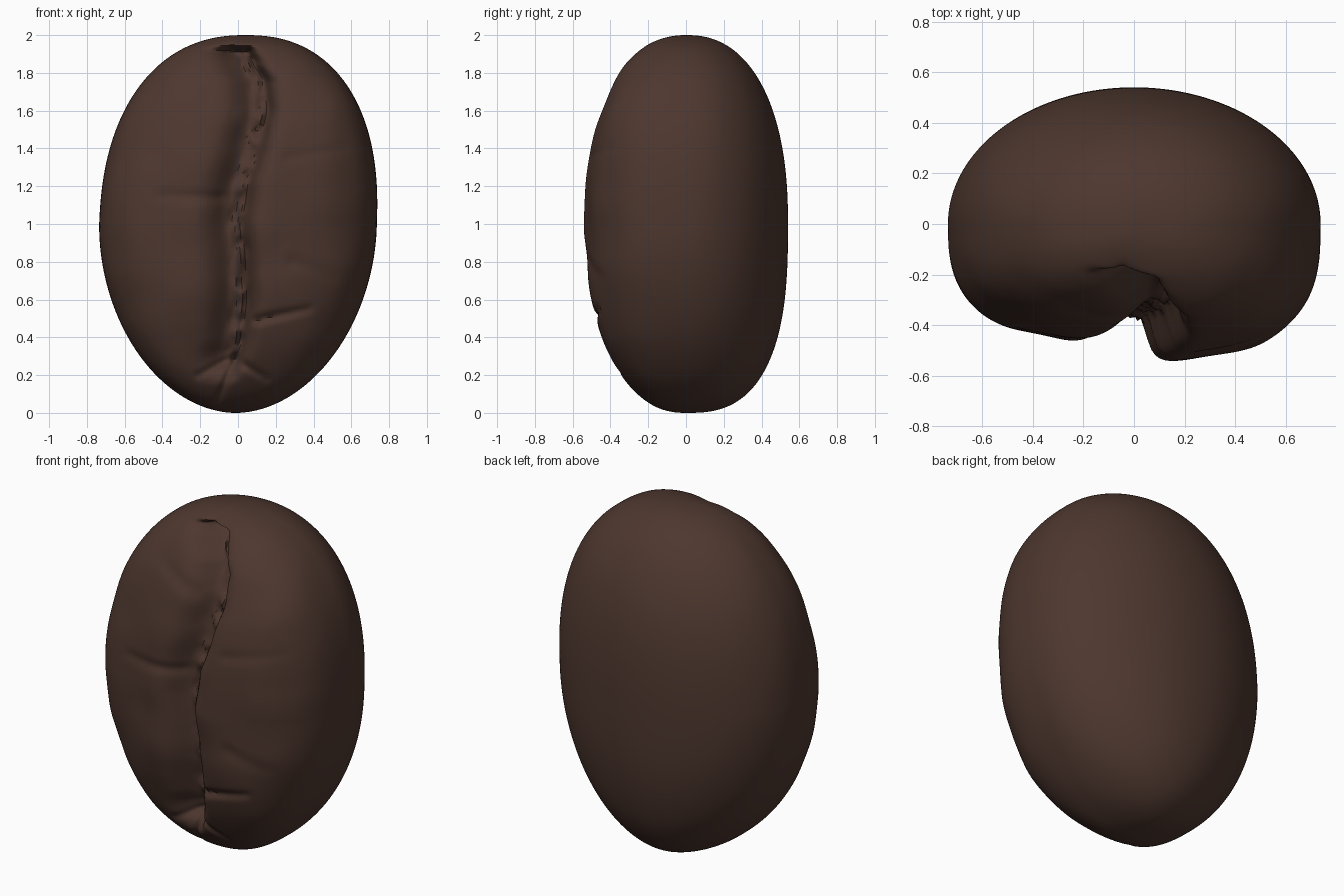
import bpy, bmesh, math
from mathutils import Vector, noise

if "Cube" in bpy.data.objects:
    bpy.data.objects.remove(bpy.data.objects["Cube"])

RINGS, QUARTER = 170, 50

# Crease centre line as (height, x), and wrinkles as (x1, z1, x2, z2, depth, width)
CREASE = [(0, -.06), (.1, -.06), (.25, -.02), (.4, .02), (.6, .04), (.8, .03), (1, .01),
          (1.2, .03), (1.4, .08), (1.6, .12), (1.75, .1), (1.85, .04), (1.92, 0), (2, 0)]
WRINKLES = [(-.1, 1.14, -.42, 1.15, .018, .03), (.1, .49, .38, .55, .03, .022),
            (-.01, .3, -.2, .2, .025, .02), (0, .28, .16, .18, .025, .02),
            (-.01, .28, -.1, .06, .03, .02), (-.05, 1.6, -.3, 1.72, .012, .04),
            (.25, 1.35, .55, 1.4, .008, .03), (.3, .8, .5, .72, .01, .04),
            (-.08, 1.92, .02, 1.88, .04, .03)]


def smooth(a, b, v):
    t = min(1, max(0, (v - a) / (b - a)))
    return t * t * (3 - 2 * t)


def crease_x(z):
    for (z1, x1), (z2, x2) in zip(CREASE, CREASE[1:]):
        if z <= z2:
            return x1 + (x2 - x1) * smooth(z1, z2, z) * .5 + (x2 - x1) * (z - z1) / (z2 - z1) * .5
    return CREASE[-1][1]


def superellipse(u, p):
    return max(0, 1 - abs(u) ** p) ** (1 / p)


def groove(x, z):
    """Total wrinkle depth at a point on the front face."""
    total = 0
    for x1, z1, x2, z2, depth, width in WRINKLES:
        a, d, q = Vector((x1, z1)), Vector((x2 - x1, z2 - z1)), Vector((x, z))
        t = min(1, max(0, (q - a).dot(d) / d.length_squared))
        dist = (q - a - d * t).length
        total += depth * (1 - .6 * t) * math.exp(-(dist / width) ** 2)
    return total


def valley(x, z):
    """Depth of the crease: a gentle slope on one side, a steep lip on the other."""
    dx = x - crease_x(z)
    fade = smooth(.14, .34, z) * (1 - smooth(1.91, 1.95, z))
    wide = .15 * math.exp(-((dx + .03) / (.12 if dx < -.03 else .07)) ** 2)
    narrow = .06 * math.exp(-((dx - .015) / .025) ** 2)
    # crumpled skin lying in the bottom of the crease
    skin = math.exp(-((dx + .01) / .045) ** 2)
    rough = skin * (.05 * noise.noise(Vector((x * 26, 3, z * 13))) - .015)
    return fade * (wide + narrow + rough)


def bean_point(i, j):
    u = -math.cos(math.pi * i / RINGS)
    z = 1 + u
    width = .735 * superellipse(u, 2.3 if u > 0 else 1.92)
    quarter, k = divmod(j, QUARTER)
    t = k / QUARTER
    # columns run from the crease round the back, packed tightly at the crease
    s = [t, 1 - t, t, 1 - t][quarter]
    side = 1 if quarter < 2 else -1
    front = quarter in (0, 3)
    a = (s ** 1.6 if front else s) * math.pi / 2
    p = 2.85 if front else 2
    x = side * width * math.sin(a) ** (2 / p)
    y = max(0, math.cos(a)) ** (2 / p)
    if front:
        x += crease_x(z) * (1 - abs(x) / max(width, .001)) * smooth(0, .3, width)
        depth = .505 + .033 * math.tanh((x - crease_x(z)) / .08)
        y *= -depth * superellipse(u, 2.25)
        face = smooth(0, .22, -y)
        y += face * (valley(x, z) + groove(x, z))
        y += face * .014 * noise.noise(Vector((x * 4, 7, z * 4)))
    else:
        y *= .54 * superellipse(u, 2.3 if u > 0 else 2.7)
    return x + (.04 if u > 0 else .012) * u, y, z


# Bean body lofted from rings between two poles
bm = bmesh.new()
count = QUARTER * 4
rings = [[bm.verts.new(bean_point(i, j)) for j in range(count)] for i in range(1, RINGS)]
for low, high in zip(rings, rings[1:]):
    for j in range(count):
        n = (j + 1) % count
        bm.faces.new((low[j], low[n], high[n], high[j]))
for ring, x, z in ((rings[0], -.012, 0), (rings[-1], .04, 2)):
    pole = bm.verts.new((x, 0, z))
    for j in range(count):
        bm.faces.new((ring[j], ring[(j + 1) % count], pole))
bmesh.ops.recalc_face_normals(bm, faces=bm.faces)
mesh = bpy.data.meshes.new("bean")
bm.to_mesh(mesh)
bm.free()
bean = bpy.data.objects.new("bean", mesh)
bpy.context.collection.objects.link(bean)

# Dark roasted colour
color = (.075, .038, .028, 1)
roast = bpy.data.materials.new("dark_roast_brown")
roast.use_nodes = True
roast.diffuse_color = color
roast.node_tree.nodes["Principled BSDF"].inputs["Base Color"].default_value = color
mesh.materials.append(roast)

bpy.context.view_layer.objects.active = bean
bean.select_set(True)
bpy.ops.object.shade_smooth_by_angle(angle=math.radians(50))
